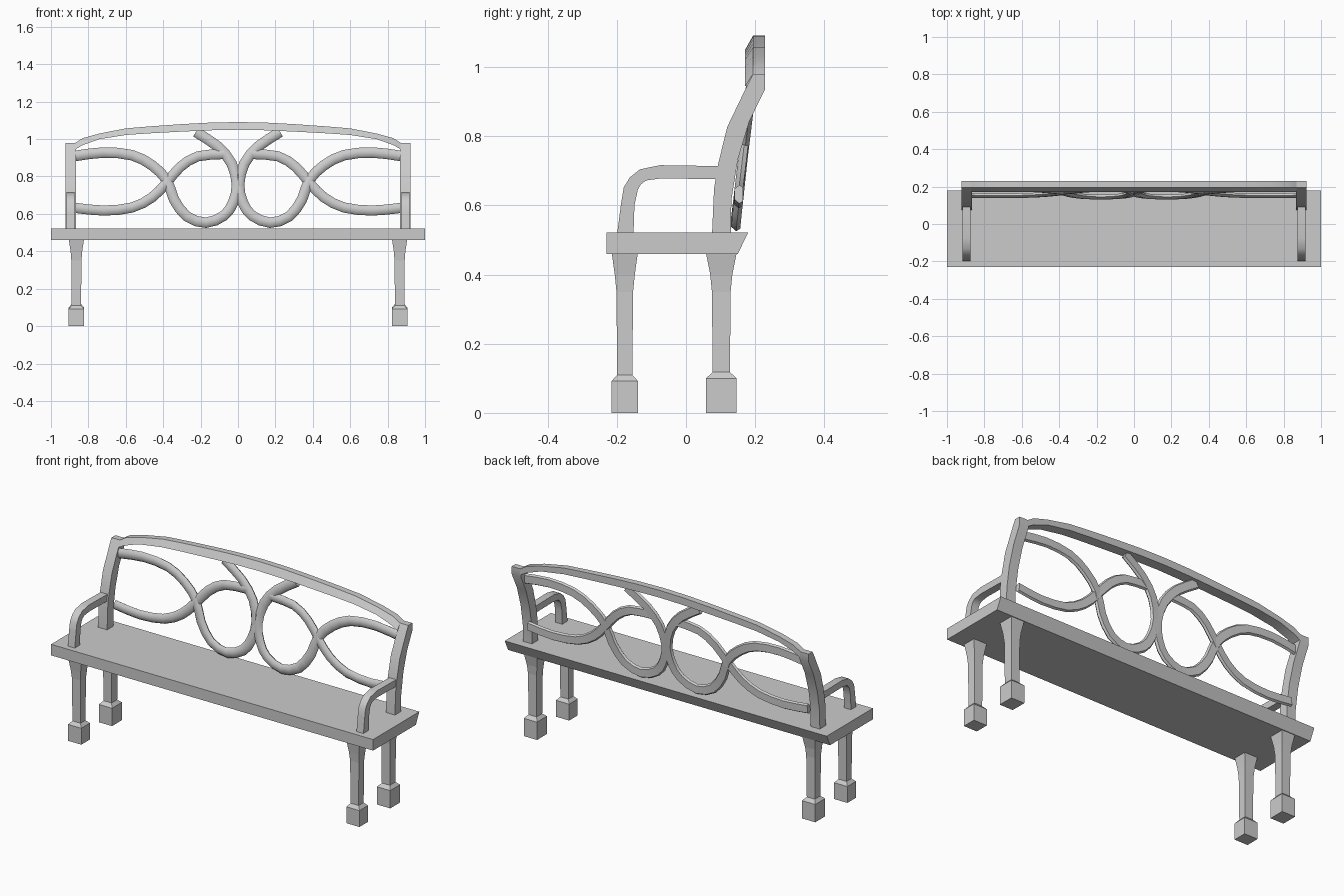
import bpy, bmesh
from mathutils import Vector

if "Cube" in bpy.data.objects:
    bpy.data.objects.remove(bpy.data.objects["Cube"])


def loft(name, rings, mirror=False, smooth=0):
    """Skin a list of equal-length point rings and cap both ends."""
    bm = bmesh.new()
    vs = [[bm.verts.new(p) for p in ring] for ring in rings]
    n = len(rings[0])
    for a, b in zip(vs, vs[1:]):
        for i in range(n):
            j = (i + 1) % n
            bm.faces.new((a[i], a[j], b[j], b[i]))
    bm.faces.new(vs[0])
    bm.faces.new(vs[-1])
    bmesh.ops.recalc_face_normals(bm, faces=bm.faces)
    me = bpy.data.meshes.new(name)
    bm.to_mesh(me)
    bm.free()
    ob = bpy.data.objects.new(name, me)
    bpy.context.collection.objects.link(ob)
    if mirror:
        m = ob.modifiers.new("Mirror", "MIRROR")
        m.use_mirror_merge = False
    if smooth:
        bpy.ops.object.select_all(action='DESELECT')
        bpy.context.view_layer.objects.active = ob
        ob.select_set(True)
        bpy.ops.object.shade_smooth_by_angle(angle=smooth)
    return ob


def side_loft(name, pairs, x0, x1, smooth=0):
    """Strip defined in side view by paired (y, z) edge points, mirrored in x."""
    rings = [[(x0, *a), (x1, *a), (x1, *b), (x0, *b)] for a, b in pairs]
    return loft(name, rings, True, smooth)


# Seat with a slanted back edge
seat = [(-.23, .46), (.15, .46), (.18, .522), (-.23, .522)]
loft("seat", [[(x, y, z) for y, z in seat] for x in (-1, 1)])


# Legs: square foot, chamfer, slim shaft, flared top
def leg(name, y, foot, shaft, top, step):
    rings = []
    for z, hx, hy in ((0, .041, foot), (step, .041, foot), (step + .018, .025, shaft),
                      (.35, .027, shaft + .002), (.40, .031, shaft + .007), (.465, .041, top)):
        rings.append([(.864 + sx * hx, y + sy * hy, z)
                      for sx, sy in ((-1, -1), (1, -1), (1, 1), (-1, 1))])
    loft(name, rings, True)


leg("front_leg", -.177, .038, .022, .038, .092)
leg("back_leg", .102, .044, .025, .045, .088 + .012)

# Back posts
side_loft("back_post", [((.075, .51), (.13, .51)), ((.081, .647), (.131, .615)),
                        ((.093, .72), (.15, .733)), ((.119, .826), (.183, .843)),
                        ((.176, .945), (.229, .936)), ((.194, .98), (.229, .98))],
          .866, .922, .5)

# Armrests
side_loft("armrest", [((-.20, .51), (-.152, .51)), ((-.188, .603), (-.149, .60)),
                      ((-.18, .652), (-.139, .646)), ((-.162, .681), (-.13, .661)),
                      ((-.133, .704), (-.115, .672)), ((-.075, .716), (-.07, .678)),
                      ((.12, .713), (.12, .675))], .875, .918, .6)

# Arched top rail with a sloping front face
half = [(.87, .98, .945), (.83, 1.005, .968), (.74, 1.03, 1.0), (.6, 1.057, 1.022),
        (.47, 1.068, 1.031), (.3, 1.08, 1.04), (.15, 1.088, 1.047)]
arch = [(-x, t, b) for x, t, b in half] + [(0, 1.091, 1.05)] + half[::-1]
loft("top_rail", [[(x, .194, t), (x, .229, t), (x, .229, b), (x, .171, b)]
                  for x, t, b in arch], smooth=.5)


# Interlaced scroll strands lying in the leaning plane of the back
def strand(name, pts, w, d):
    P = [Vector(p) for p in pts]
    P = [2 * P[0] - P[1]] + P + [2 * P[-1] - P[-2]]
    path = []
    for a, b, c, e in zip(P, P[1:], P[2:], P[3:]):
        path += [b, (9 * (b + c) - a - e) / 16]
    path.append(P[-2])
    rings = []
    for i, p in enumerate(path):
        t = (path[min(i + 1, len(path) - 1)] - path[max(i - 1, 0)]).normalized()
        nx, nz = -t.y, t.x
        ring = []
        for u, v in ((-1, .1), (-.55, -1), (.55, -1), (1, .1), (.75, 1), (-.75, 1)):
            z = p.y + nz * u * w
            y = .140 + .113 * (p.y - .52) + v * d
            ring.append((p.x + nx * u * w, y, z))
        rings.append(ring)
    loft(name, rings, True, .9)


strand("long_scroll", [(.87, .91), (.72, .928), (.567, .914), (.46, .86), (.38, .78),
                       (.342, .677), (.273, .586), (.171, .553), (.075, .591),
                       (.026, .661), (.006, .758), (.035, .871), (.11, .962), (.225, 1.038)],
       .028, .013)
strand("short_scroll", [(.87, .632), (.72, .618), (.567, .634), (.46, .688), (.385, .763),
                        (.31, .85), (.214, .908), (.075, .92)], .027, .0125)
